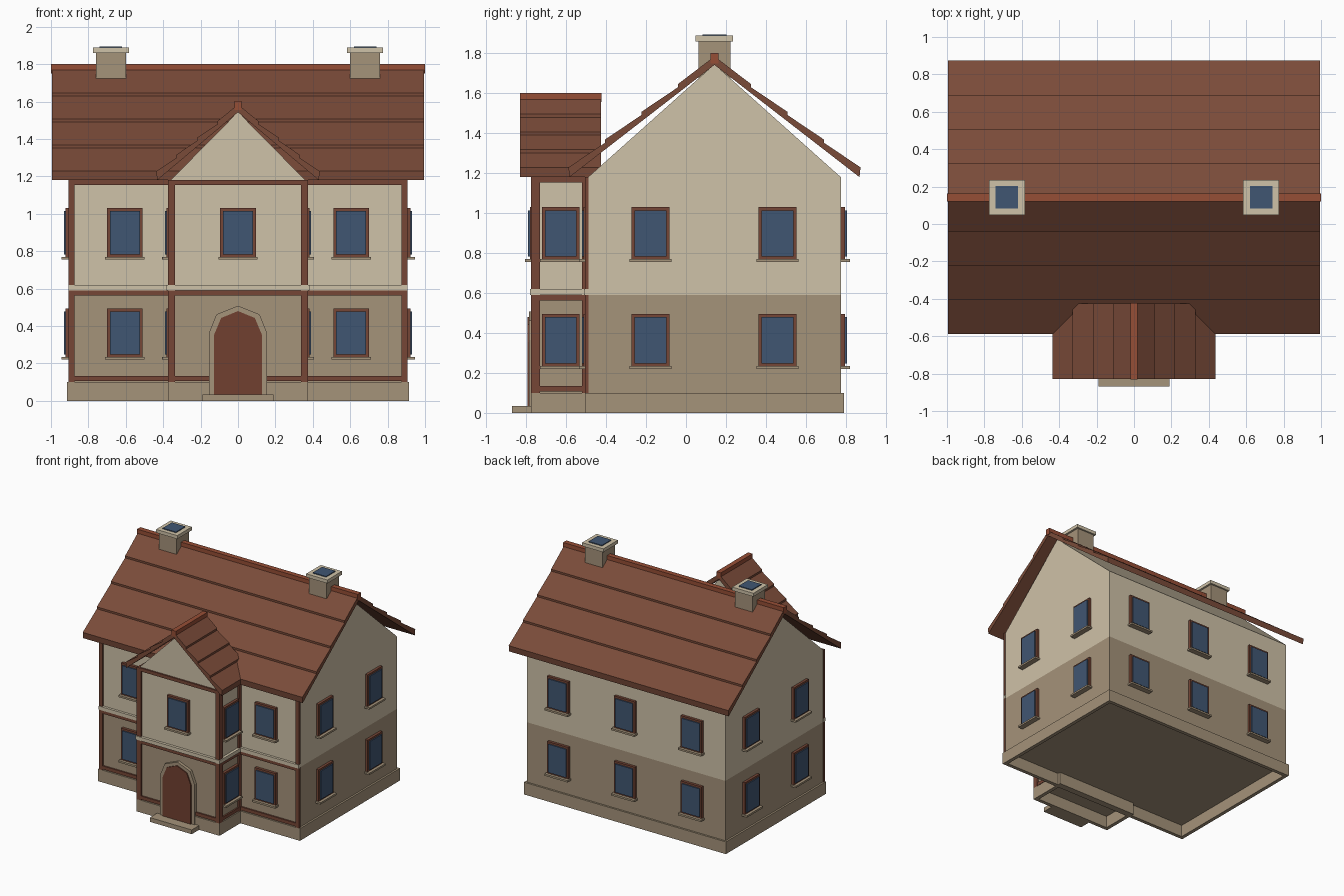
import bpy, bmesh
from math import radians
from mathutils import Matrix

cube = bpy.data.objects.get("Cube")
if cube:
    bpy.data.objects.remove(cube, do_unlink=True)


def material(name, *rgb):
    lin = [((c / 255 + 0.055) / 1.055) ** 2.4 for c in rgb] + [1.0]
    m = bpy.data.materials.new(name)
    m.use_nodes = True
    m.diffuse_color = lin
    bsdf = next(n for n in m.node_tree.nodes if n.type == 'BSDF_PRINCIPLED')
    bsdf.inputs["Base Color"].default_value = lin
    return m


CREAM = material("cream_plaster", 207, 194, 168)
STONE = material("tan_stone", 165, 147, 122)
TIMBER = material("brown_timber", 118, 70, 54)
ROOF = material("roof_tile", 122, 75, 57)
RIDGE = material("ridge_tile", 150, 78, 54)
DOOR = material("door_wood", 113, 64, 48)
GLASS = material("blue_glass", 64, 86, 114)


def prism(name, pts, axis, a, b, mat):
    """Extrude a 2D outline from a to b; 'x' takes (y, z), 'y' takes (x, z)."""
    bm = bmesh.new()

    def vert(p, t):
        return bm.verts.new((t, *p) if axis == 'x' else (p[0], t, p[1]))
    first = [vert(p, a) for p in pts]
    last = [vert(p, b) for p in pts]
    bm.faces.new(first)
    bm.faces.new(last[::-1])
    n = len(pts)
    for i in range(n):
        j = (i + 1) % n
        bm.faces.new((first[i], last[i], last[j], first[j]))
    bmesh.ops.recalc_face_normals(bm, faces=bm.faces)
    me = bpy.data.meshes.new(name)
    bm.to_mesh(me)
    bm.free()
    me.materials.append(mat)
    ob = bpy.data.objects.new(name, me)
    bpy.context.scene.collection.objects.link(ob)
    return ob


def box(name, x, y, z, mat):
    pts = [(x[0], z[0]), (x[1], z[0]), (x[1], z[1]), (x[0], z[1])]
    return prism(name, pts, 'y', y[0], y[1], mat)


def mirror_box(name, x, y, z, mat):
    box("left_" + name, x, y, z, mat)
    box("right_" + name, (-x[1], -x[0]), y, z, mat)


def ring(name, x, y, z, t, mat):
    """Hollow rectangular footing."""
    mirror_box(name + "_side", (x - t, x), y, z, mat)
    box(name + "_front", (t - x, x - t), (y[0], y[0] + t), z, mat)
    box(name + "_back", (t - x, x - t), (y[1] - t, y[1]), z, mat)


def roof(name, axis, centre, width, rows, top, drop, low, under, a, b):
    """Chevron slab whose upper side steps down in overlapping rows."""
    step, lip = width / rows, 0.016
    side, z = [], top
    for i in range(1, rows + 1):
        end = top - drop * i / rows
        side.append((step * i, end))
        if i < rows:
            side.append((step * i, end - lip))
    side.append((width - 0.005, low))
    right = [(centre + d, h) for d, h in side]
    left = [(centre - d, h) for d, h in reversed(side)]
    prism(name, [(centre, top)] + right + [(centre, under)] + left, axis, a, b, ROOF)


def window(name, x, y, z, angle):
    parts = [
        box(name + "_frame", (-0.095, 0.095), (-0.022, 0.005), (0, 0.262), TIMBER),
        box(name + "_glass", (-0.08, 0.08), (-0.031, -0.022), (0.014, 0.246), GLASS),
        box(name + "_sill", (-0.105, 0.105), (-0.045, 0.005), (-0.013, 0.002), STONE)]
    for p in parts:
        p.matrix_world = Matrix.Translation((x, y, z)) @ Matrix.Rotation(radians(angle), 4, 'Z')


# Main house
FRONT, BACK, MID = -0.49, 0.775, 0.1425
ring("plinth", 0.915, (FRONT - 0.015, BACK + 0.015), (0, 0.1), 0.03, STONE)
box("lower_walls", (-0.9, 0.9), (FRONT, BACK), (0.1, 0.59), STONE)
prism("upper_walls", [(FRONT, 0.59), (BACK, 0.59), (BACK, 1.18), (MID, 1.745), (FRONT, 1.18)],
      'x', -0.9, 0.9, CREAM)
roof("main_roof", 'x', MID, 0.731, 4, 1.785, 0.556, 1.18, 1.742, -0.995, 0.995)
box("main_ridge", (-1, 1), (MID - 0.021, MID + 0.021), (1.75, 1.802), RIDGE)

# Front bay
BAY = -0.76
ring("bay_plinth", 0.375, (BAY - 0.015, -0.45), (0, 0.1), 0.03, STONE)
box("bay_lower_walls", (-0.36, 0.36), (BAY, FRONT), (0.1, 0.59), STONE)
prism("bay_upper_walls", [(-0.36, 0.59), (0.36, 0.59), (0.36, 1.18), (0, 1.545), (-0.36, 1.18)],
      'y', BAY, FRONT, CREAM)
roof("bay_roof", 'y', 0, 0.437, 4, 1.585, 0.357, 1.18, 1.543, -0.83, -0.425)
box("bay_ridge", (-0.02, 0.02), (-0.832, -0.422), (1.555, 1.602), RIDGE)

# Belt course
box("front_belt", (-0.905, 0.905), (FRONT - 0.02, FRONT), (0.59, 0.62), CREAM)
box("bay_belt", (-0.382, 0.382), (BAY - 0.022, FRONT), (0.59, 0.62), CREAM)

# Timber framing on the front wings and bay
for level, z0, z1 in (("lower", 0.1, 0.59), ("upper", 0.62, 1.182)):
    z = (z0, z1)
    mirror_box(level + "_corner_post", (0.875, 0.906), (FRONT - 0.015, FRONT + 0.002), z, TIMBER)
    mirror_box(level + "_bay_front_post", (0.338, 0.375), (BAY - 0.015, BAY + 0.03), z, TIMBER)
    mirror_box(level + "_bay_rear_post", (0.355, 0.375), (FRONT - 0.03, FRONT), z, TIMBER)
    beams = [("top", z1 - 0.028, z1)]
    if level == "lower":
        beams.append(("bottom", 0.106, 0.134))
    for part, b0, b1 in beams:
        tag = level + "_" + part
        mirror_box(tag + "_wing_beam", (0.36, 0.88), (FRONT - 0.012, FRONT), (b0, b1), TIMBER)
        mirror_box(tag + "_bay_side_beam", (0.355, 0.372), (BAY, FRONT), (b0, b1), TIMBER)
        box(tag + "_bay_beam", (-0.34, 0.34), (BAY - 0.012, BAY), (b0, b1), TIMBER)

# Windows on all sides
for level, z in (("lower", 0.233), ("upper", 0.768)):
    for side, s in (("left", 1), ("right", -1)):
        tag = level + "_" + side
        window(tag + "_front_window", 0.605 * s, FRONT, z, 0)
        window(tag + "_back_window", 0.605 * s, BACK, z, 180)
        window(tag + "_bay_window", 0.36 * s, -0.627, z, 90 * s)
        window(tag + "_side_front_window", 0.9 * s, -0.177, z, 90 * s)
        window(tag + "_side_rear_window", 0.9 * s, 0.457, z, 90 * s)
    window(level + "_middle_back_window", 0, BACK, z, 180)
window("upper_bay_front_window", 0, BAY, 0.768, 0)


# Arched door, surround and step
def arch(name, w, shoulder, spring, mid, apex, y, mat):
    half = [(w, 0.03), (w, spring), (shoulder, mid)]
    pts = half + [(0, apex)] + [(-x, z) for x, z in reversed(half)]
    prism(name, pts, 'y', y, BAY, mat)


arch("door_surround", 0.155, 0.115, 0.365, 0.462, 0.508, BAY - 0.025, STONE)
arch("door", 0.127, 0.09, 0.355, 0.443, 0.48, BAY - 0.033, DOOR)
box("door_step", (-0.19, 0.19), (-0.87, BAY), (0, 0.035), STONE)

# Chimneys
mirror_box("chimney", (0.6, 0.76), (MID - 0.08, MID + 0.08), (1.6, 1.862), STONE)
mirror_box("chimney_cap", (0.584, 0.776), (MID - 0.094, MID + 0.094), (1.86, 1.888), CREAM)
mirror_box("chimney_top", (0.62, 0.74), (MID - 0.06, MID + 0.06), (1.887, 1.895), GLASS)
